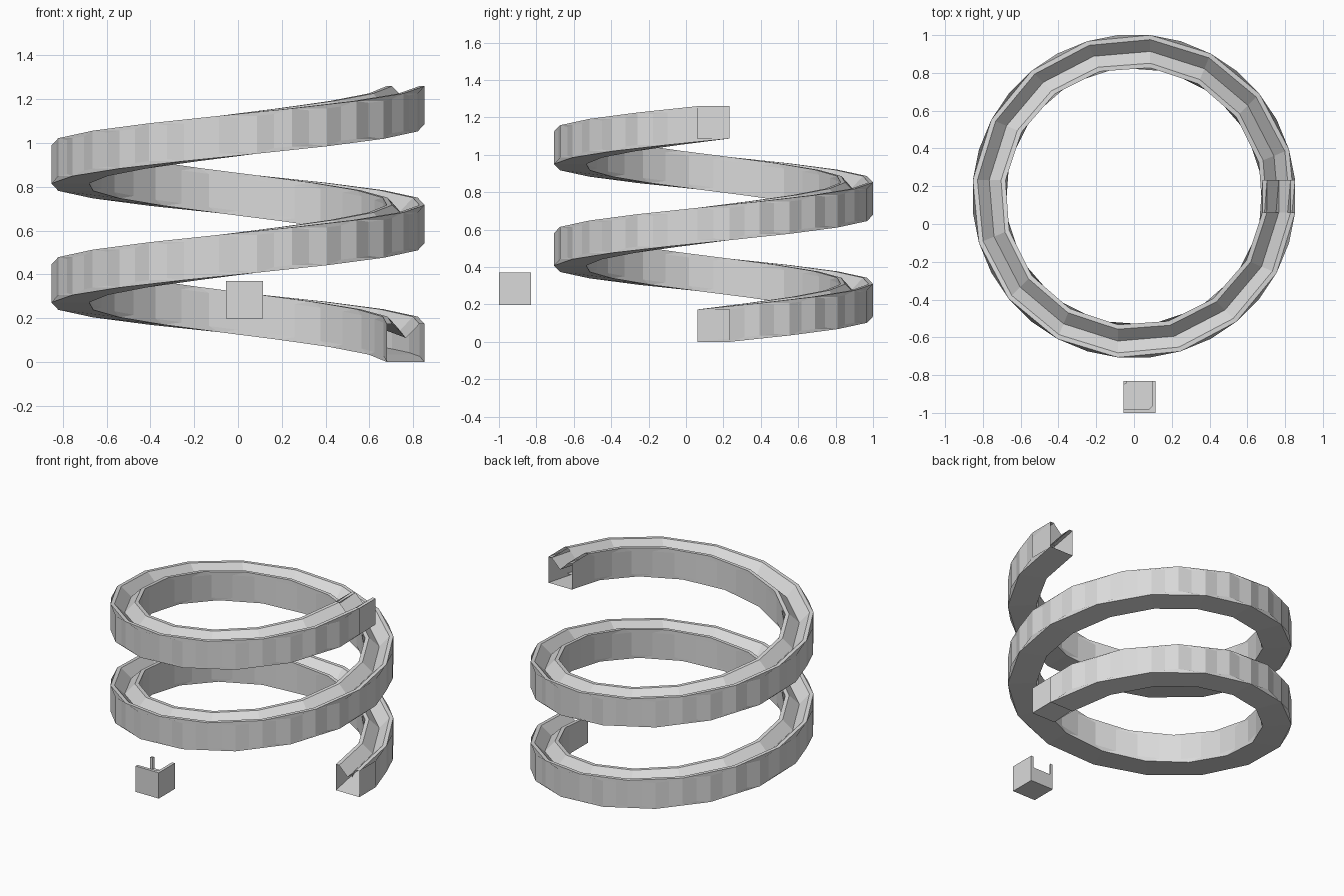
import bpy, bmesh, math

if "Cube" in bpy.data.objects:
    bpy.data.objects.remove(bpy.data.objects["Cube"])

grey = bpy.data.materials.new("light grey")
grey.diffuse_color = (0.7, 0.7, 0.7, 1)
grey.use_nodes = True
grey.node_tree.nodes["Principled BSDF"].inputs["Base Color"].default_value = grey.diffuse_color


def finish(name, bm, location=(0, 0, 0)):
    mesh = bpy.data.meshes.new(name)
    bm.to_mesh(mesh)
    bm.free()
    mesh.materials.append(grey)
    ob = bpy.data.objects.new(name, mesh)
    ob.location = location
    bpy.context.collection.objects.link(ob)
    return ob


# Spiral track: wire frame of one V-grooved straight block, swept up a screw
R_IN, R_OUT, H, HALF = 0.68, 0.853, 0.173, 0.086
mid = (R_IN + R_OUT) / 2
profile = [(R_IN, 0), (R_OUT, 0), (R_OUT, H), (R_OUT - 0.024, H),
           (mid, 0.11), (R_IN + 0.024, H), (R_IN, H)]
bm = bmesh.new()
ends = [[bm.verts.new((r, y, z)) for r, z in profile] for y in (-HALF, HALF)]
n = len(profile)
for i in range(n):
    for ring in ends:
        bm.edges.new((ring[i], ring[(i + 1) % n]))
    bm.edges.new((ends[0][i], ends[1][i]))
track = finish("spiral_track", bm, (0, 0.147, 0))
screw = track.modifiers.new("Screw", 'SCREW')
screw.axis = 'Z'
screw.angle = 2 * math.pi
screw.iterations = 2
screw.screw_offset = 0.5435
screw.steps = screw.render_steps = 16
screw.use_smooth_shade = False
screw.use_normal_calculate = False


def prism(bm, outline, z0, z1, bottom=True):
    low = [bm.verts.new((x, y, z0)) for x, y in outline]
    top = [bm.verts.new((x, y, z1)) for x, y in outline]
    bm.faces.new(top)
    if bottom:
        bm.faces.new(low[::-1])
    m = len(outline)
    for i in range(m):
        j = (i + 1) % m
        bm.faces.new((low[i], low[j], top[j], top[i]))


# Corner block: raised floor, L-shaped wall at front and right, small back-left post
X0, X1, Y0, Y1 = -0.055, 0.115, -1.0, -0.83
T, C, FLOOR, TOP = 0.02, 0.016, 0.295, 0.37
bm = bmesh.new()
prism(bm, [(X0, Y0), (X1, Y0), (X1, Y1), (X0, Y1)], 0.198, FLOOR)
prism(bm, [(X0, Y0), (X1, Y0), (X1, Y1), (X1 - T, Y1), (X1 - T, Y0 + T + C),
           (X1 - T - C, Y0 + T), (X0, Y0 + T)], FLOOR, TOP, False)
prism(bm, [(X0, Y1 - T), (X0 + 0.7 * T, Y1 - 0.7 * T), (X0 + T, Y1), (X0, Y1)],
      FLOOR, TOP, False)
finish("corner_block", bm)
